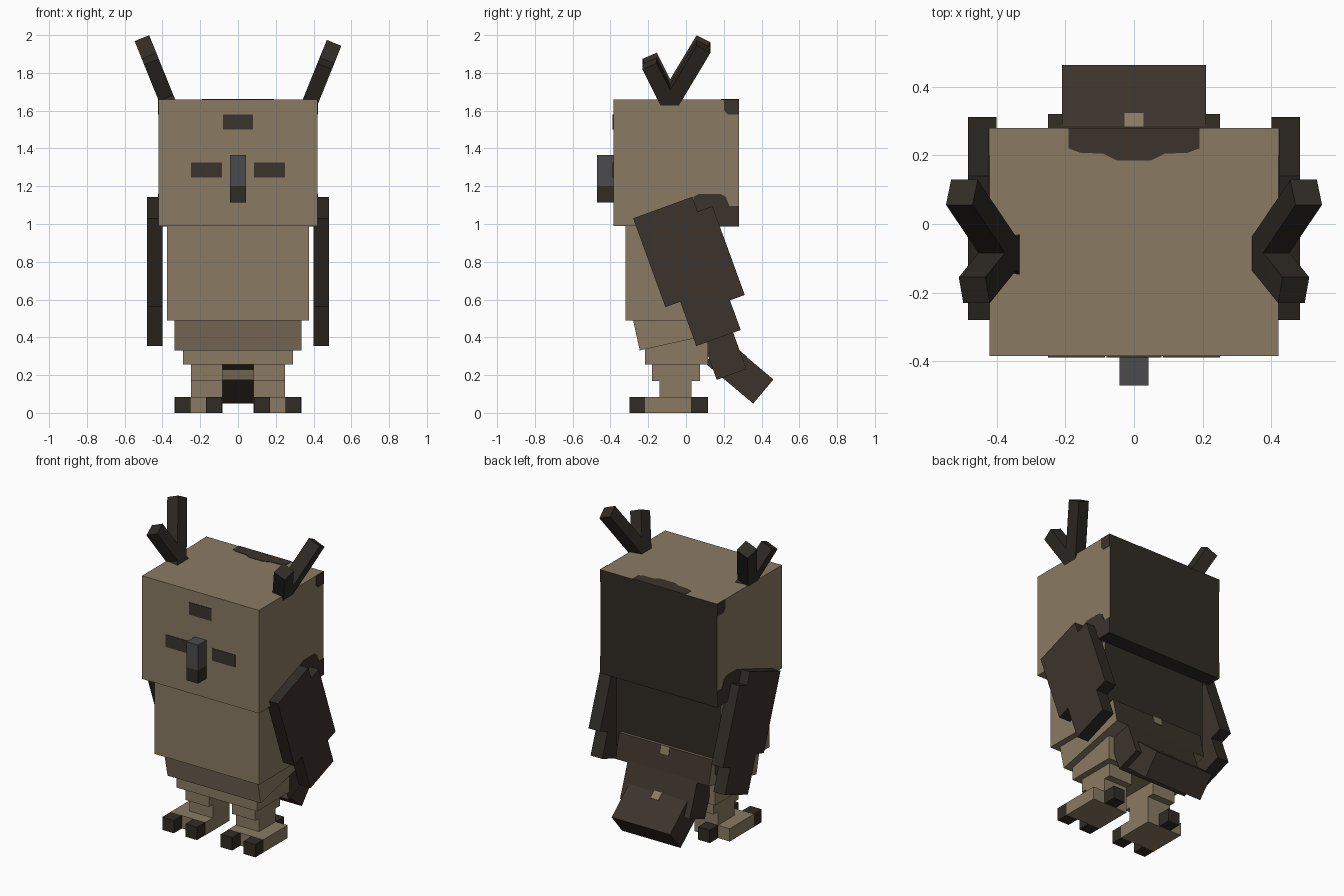
import bpy, bmesh
from math import radians
from mathutils import Matrix, Vector, Euler

if "Cube" in bpy.data.objects:
    bpy.data.objects.remove(bpy.data.objects["Cube"])

U = 1 / 12  # size of one block


def material(name, rgb):
    lin = [((c / 255 + 0.055) / 1.055) ** 2.4 for c in rgb] + [1]
    m = bpy.data.materials.new(name)
    m.use_nodes = True
    m.diffuse_color = lin
    m.node_tree.nodes["Principled BSDF"].inputs["Base Color"].default_value = lin
    return m


TAN = material("tan_plumage", (138, 123, 99))
BELLY = material("dusky_tan", (128, 112, 93))
BROWN = material("dark_brown", (60, 51, 44))
CHAR = material("charcoal_brown", (48, 43, 37))
GREY = material("beak_grey", (75, 75, 77))


def finish(name, bm, base, rules=()):
    """Rules are (direction, material) pairs that repaint faces turned that way."""
    bmesh.ops.recalc_face_normals(bm, faces=bm.faces)
    mesh = bpy.data.meshes.new(name)
    obj = bpy.data.objects.new(name, mesh)
    mesh.materials.append(base)
    for i, (direction, mat) in enumerate(rules, 1):
        mesh.materials.append(mat)
        for f in bm.faces:
            if f.normal.dot(Vector(direction)) > 0.9:
                f.material_index = i
    bm.to_mesh(mesh)
    bm.free()
    bpy.context.collection.objects.link(obj)
    return obj


def box(name, xs, ys, zs, base, rules=(), pivot=(0, 0, 0), rot=(0, 0, 0)):
    bm = bmesh.new()
    bmesh.ops.create_cube(bm, size=1)
    for v in bm.verts:
        v.co = [r[0] + (c + 0.5) * (r[1] - r[0]) for c, r in zip(v.co, (xs, ys, zs))]
    obj = finish(name, bm, base, rules)
    obj.matrix_world = Matrix.Translation(pivot) @ Euler([radians(a) for a in rot]).to_matrix().to_4x4()
    return obj


def prism(name, pts, lo, hi, place, base, rules=()):
    """Extrude a flat outline from lo to hi; place maps (u, v, depth) to xyz."""
    bm = bmesh.new()
    rings = [[bm.verts.new(place(u, v, d)) for u, v in pts] for d in (lo, hi)]
    bm.faces.new(rings[0])
    bm.faces.new(rings[1])
    for i in range(len(pts)):
        j = (i + 1) % len(pts)
        bm.faces.new((rings[0][i], rings[0][j], rings[1][j], rings[1][i]))
    return finish(name, bm, base, rules)


BACK, FRONT = (0, 1, 0), (0, -1, 0)

# Head, face markings and beak
box("head", (-.42, .42), (-.385, .28), (.99, 1.66), TAN, [(BACK, CHAR)])
box("forehead_mark", (-.08, .08), (-.388, -.38), (1.5, 1.58), BROWN)
box("beak", (-.042, .042), (-.47, -.385), (1.2, 1.365), GREY)
box("beak_tip", (-.042, .042), (-.47, -.385), (1.115, 1.2), CHAR)
crown = [(-.19, .28), (-.19, .22), (-.155, .207), (-.09, .205), (-.05, .185),
         (.05, .185), (.09, .205), (.155, .207), (.19, .22), (.19, .28)]
prism("crown_patch", crown, 1.655, 1.663, lambda u, v, d: (u, v, d), BROWN)
box("nape_underside", (-.42, .42), (.18, .28), (.987, .994), CHAR)

# Body, tilted hip and lower hip
box("body", (-.375, .375), (-.32, .18), (.49, .99), TAN, [(BACK, CHAR)])
hip = dict(pivot=(0, -.28, .49), rot=(12.5, 0, 0))
box("hip", (-.335, .335), (0, .5), (-.163, 0), TAN, [(BACK, BROWN), (FRONT, BELLY)], **hip)
box("hip_patch", (-.03, .03), (.497, .503), (-.05, .001), TAN, **hip)
box("lower_hip", (-.29, .29), (-.217, .116), (.255, .42), TAN)

# Tail
box("tail_base", (-.25, .25), (0, .167), (0, .25), BROWN, [(FRONT, TAN)],
    pivot=(0, .163, .175), rot=(20, 0, 0))
tail = dict(pivot=(0, .463, .177), rot=(-40, 0, 0))
box("tail_fan", (-.21, .21), (-4 * U, 0), (-2 * U, 0), BROWN, **tail)
box("tail_patch", (-.027, .027), (-.245, -.185), (-.004, .003), TAN, **tail)

# Outlines shared by both sides
wing = [(0, 0), (4, 0), (4, 1), (5, 1), (5, 7), (4, 7), (4, 9), (1, 9), (1, 6), (0, 6)]
tilt = Matrix.Rotation(radians(20), 2)
wing = [tilt @ Vector((u * U, -v * U)) + Vector((-.28, 1.03)) for u, v in wing]
cheek = [(.04, .99), (.04, 1.145), (.07, 1.16), (.18, 1.16), (.21, 1.145),
         (.23, 1.095), (.28, 1.095), (.28, .99)]
corner = [(.2, 1.66), (.28, 1.66), (.28, 1.58), (.22, 1.58), (.2, 1.6)]

for side, s in (("left", 1), ("right", -1)):
    def flank(u, v, d):
        return (s * d, u, v)

    def span(a, b):
        return sorted((s * a, s * b))

    # Eye and dark plumage on the side of the head
    box(side + "_eye", span(.085, .25), (-.388, -.38), (1.245, 1.325), BROWN)
    prism(side + "_cheek_patch", cheek, .415, .423, flank, BROWN)
    prism(side + "_corner_patch", corner, .415, .423, flank, BROWN)

    # Wing with dark edges
    prism(side + "_wing", wing, .4, .483, flank, CHAR, [((1, 0, 0), BROWN), ((-1, 0, 0), BROWN)])

    # Leg, foot and claws
    box(side + "_thigh", span(.083, .25), (-.18, .075), (.17, .26), TAN)
    box(side + "_shin", span(.083, .25), (-.14, .03), (.08, .17), TAN)
    box(side + "_foot", span(.083, .335), (-.217, .03), (0, .083), TAN)
    for label, x, y in (("inner", .085, -.3), ("outer", .251, -.3), ("rear", .168, .03)):
        box(f"{side}_{label}_claw", span(x, x + U), (y, y + U + .002), (0, U), CHAR)

    # Forked ear tuft
    root = (s * .38, -.087, 1.64 if s > 0 else 1.665)
    for label, lean, length in (("long", -29, .37), ("short", 25, .25)):
        box(f"{side}_{label}_tuft", (-U / 2, U / 2), (-U / 2, U / 2), (-.06, length), CHAR,
            pivot=root, rot=(lean, s * 22, 0))
